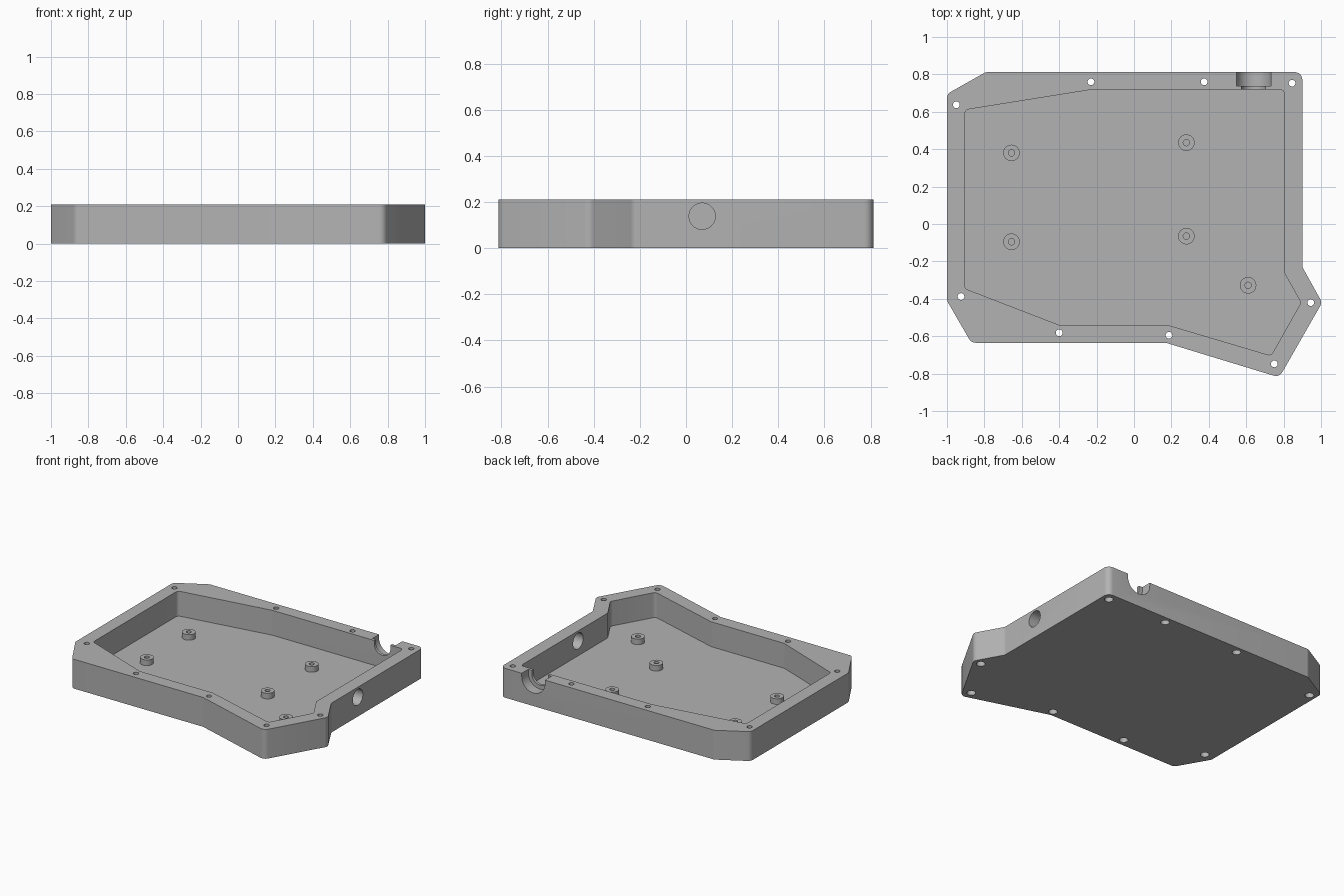
import bpy, bmesh, math
from mathutils import Vector, Matrix

cube = bpy.data.objects.get("Cube")
if cube:
    bpy.data.objects.remove(cube, do_unlink=True)

HEIGHT, FLOOR = 0.21, 0.032

grey = bpy.data.materials.new("plain grey")
grey.use_nodes = True
grey.diffuse_color = (0.45, 0.45, 0.45, 1)
grey.node_tree.nodes["Principled BSDF"].inputs["Base Color"].default_value = (0.45, 0.45, 0.45, 1)


def add_object(name, bm):
    bmesh.ops.recalc_face_normals(bm, faces=bm.faces)
    mesh = bpy.data.meshes.new(name)
    bm.to_mesh(mesh)
    bm.free()
    mesh.materials.append(grey)
    obj = bpy.data.objects.new(name, mesh)
    bpy.context.collection.objects.link(obj)
    return obj


def fillet(corners, radius, steps=6):
    """Round every corner of a 2D outline with a tangent arc."""
    pts = [Vector(c) for c in corners]
    out = []
    for i, p in enumerate(pts):
        a = (pts[i - 1] - p).normalized()
        b = (pts[(i + 1) % len(pts)] - p).normalized()
        half = a.angle(b) / 2
        centre = p + (a + b).normalized() * (radius / math.sin(half))
        tangent = radius / math.tan(half)
        start = p + a * tangent - centre
        sweep = start.angle_signed(p + b * tangent - centre)
        for k in range(steps + 1):
            out.append(centre + Matrix.Rotation(-sweep * k / steps, 2) @ start)
    return out


def prism(name, outline, z0, z1):
    bm = bmesh.new()
    face = bm.faces.new([bm.verts.new((p.x, p.y, z0)) for p in outline])
    ext = bmesh.ops.extrude_face_region(bm, geom=[face])["geom"]
    verts = [v for v in ext if isinstance(v, bmesh.types.BMVert)]
    bmesh.ops.translate(bm, verts=verts, vec=(0, 0, z1 - z0))
    return add_object(name, bm)


def cylinder(name, start, end, radius, segments=32):
    start, end = Vector(start), Vector(end)
    axis = end - start
    turn = Vector((0, 0, 1)).rotation_difference(axis).to_matrix().to_4x4()
    bm = bmesh.new()
    bmesh.ops.create_cone(bm, cap_ends=True, segments=segments, radius1=radius,
                          radius2=radius, depth=axis.length,
                          matrix=Matrix.Translation((start + end) / 2) @ turn)
    return add_object(name, bm)


def box(name, low, high):
    low, high = Vector(low), Vector(high)
    bm = bmesh.new()
    bmesh.ops.create_cube(bm, size=1, matrix=Matrix.Translation((low + high) / 2)
                          @ Matrix.Diagonal((*(high - low), 1)))
    return add_object(name, bm)


def cut(target, cutter):
    """Subtract the cutter for good, then discard it."""
    mod = target.modifiers.new("cut", "BOOLEAN")
    mod.operation, mod.solver, mod.object = "DIFFERENCE", "EXACT", cutter
    deps = bpy.context.evaluated_depsgraph_get()
    mesh = bpy.data.meshes.new_from_object(target.evaluated_get(deps))
    target.modifiers.clear()
    target.data = mesh
    bpy.data.objects.remove(cutter, do_unlink=True)


# Tray body with its pocket
outer = [(-1, 0.695), (-0.793, 0.812), (0.9, 0.812), (0.9, -0.23), (1.006, -0.42),
         (0.777, -0.82), (0.17, -0.635), (-0.87, -0.635), (-1, -0.41)]
inner = [(-0.905, 0.61), (-0.23, 0.718), (0.805, 0.718), (0.805, -0.265), (0.893, -0.42),
         (0.733, -0.704), (0.18, -0.54), (-0.4, -0.54), (-0.905, -0.345)]
tray = prism("case_tray", fillet(outer, 0.04), 0, HEIGHT)
cut(tray, prism("pocket", fillet(inner, 0.025), FLOOR, HEIGHT + 0.1))

# Screw holes through the rim, counterbored from below
screws = [(-0.95, 0.637), (-0.23, 0.76), (0.375, 0.76), (0.845, 0.753), (0.945, -0.42),
          (0.75, -0.748), (0.187, -0.595), (-0.4, -0.582), (-0.925, -0.388)]
for x, y in screws:
    cut(tray, cylinder("screw_hole", (x, y, -0.1), (x, y, 0.3), 0.018, 24))
    cut(tray, cylinder("counterbore", (x, y, -0.1), (x, y, 0.06), 0.029, 24))

# Round port in the +x wall
cut(tray, cylinder("side_port", (0.7, 0.07, 0.138), (1.1, 0.07, 0.138), 0.057, 48))

# Stepped U-shaped socket notch in the back wall
for radius, y0, y1 in [(0.092, 0.738, 0.9), (0.064, 0.65, 0.8)]:
    x, z = 0.64, 0.185
    cut(tray, cylinder("notch_round", (x, y0, z), (x, y1, z), radius, 48))
    cut(tray, box("notch_slot", (x - radius, y0, z), (x + radius, y1, 0.3)))

# Standoffs on the floor, each with a blind screw hole
parts = [tray]
spots = [(-0.655, 0.38), (0.28, 0.435), (-0.655, -0.095), (0.28, -0.065), (0.61, -0.328)]
for i, (x, y) in enumerate(spots):
    top = FLOOR + 0.04
    post = cylinder(f"standoff_{i + 1}", (x, y, FLOOR - 0.01), (x, y, top), 0.044)
    cut(post, cylinder("post_hole", (x, y, FLOOR + 0.005), (x, y, top + 0.1), 0.017, 24))
    parts.append(post)

# Smooth the rounded walls, keep the edges crisp
bpy.ops.object.select_all(action="DESELECT")
for obj in parts:
    obj.select_set(True)
bpy.context.view_layer.objects.active = tray
bpy.ops.object.shade_smooth_by_angle(angle=math.radians(30))
